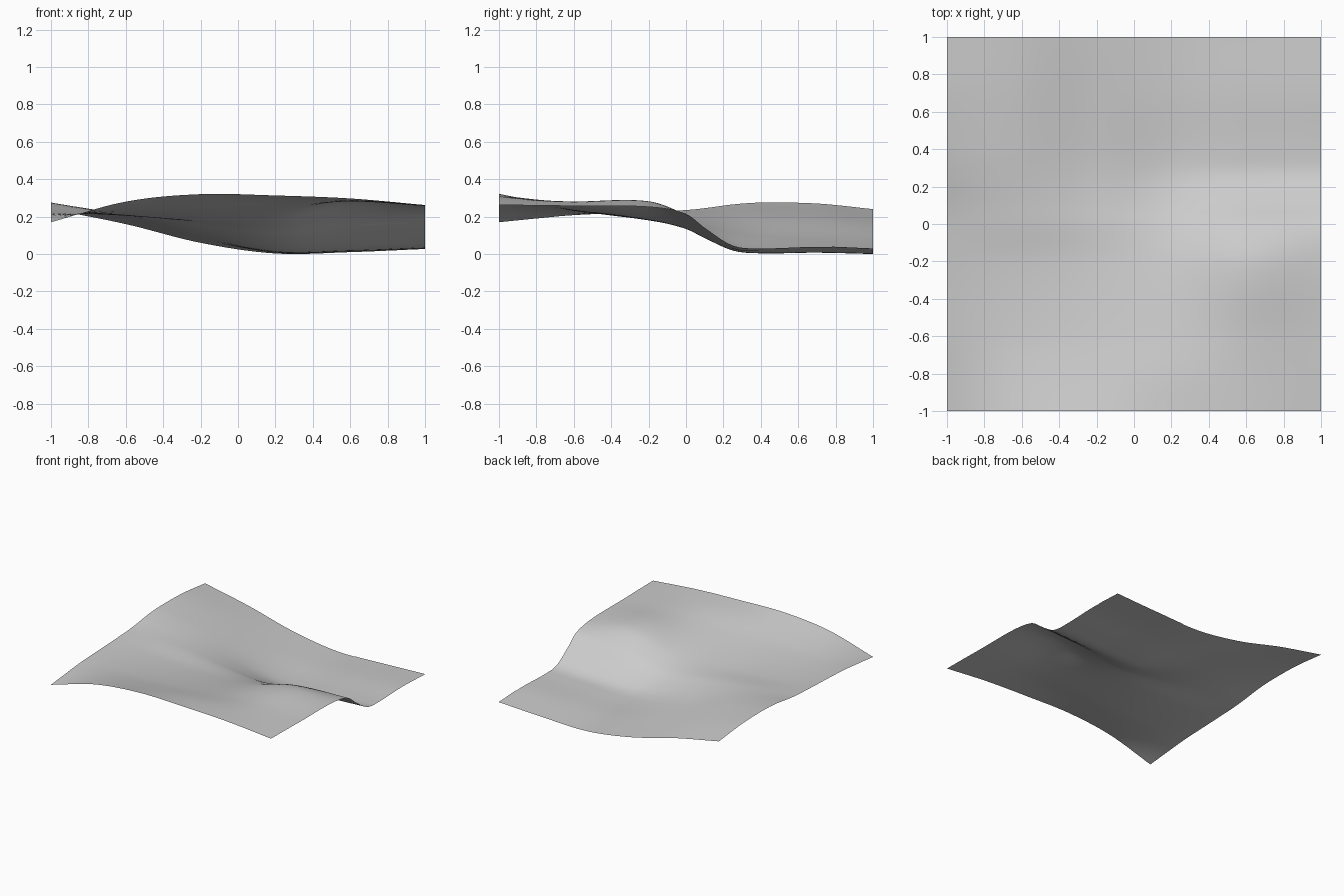
import bpy
import bmesh

cube = bpy.data.objects.get("Cube")
if cube:
    bpy.data.objects.remove(cube, do_unlink=True)

# Heights in thousandths: one row per front-to-back station, left to right across x
ACROSS = (-1, -.6, -.2, .2, .6, 1)
PROFILES = {
    -1: (170, 280, 320, 313, 297, 262),
    -.8: (190, 250, 275, 290, 287, 260),
    -.6: (208, 226, 235, 255, 281, 257),
    -.2: (225, 205, 182, 192, 280, 252),
    0: (235, 212, 165, 135, 200, 215),
    .1: (245, 211, 145, 85, 120, 140),
    .25: (265, 209, 115, 25, 28, 45),
    .4: (275, 205, 95, 9, 15, 30),
    .7: (270, 187, 75, 10, 20, 38),
    1: (240, 160, 60, 3, 10, 27),
}
STATIONS = tuple(PROFILES)


def smooth_curve(knots, values, t):
    """Cubic curve through uneven knots, with flat-limited end slopes."""
    last = len(knots) - 1

    def slope(i):
        a, b = max(i - 1, 0), min(i + 1, last)
        return (values[b] - values[a]) / (knots[b] - knots[a])

    i = max(k for k in range(last) if knots[k] <= t or k == 0)
    span = knots[i + 1] - knots[i]
    s = (t - knots[i]) / span
    r = 1 - s
    return (values[i] * r * r * (1 + 2 * s)
            + values[i + 1] * s * s * (1 + 2 * r)
            + span * s * r * (slope(i) * r - slope(i + 1) * s))


def ground_height(x, y):
    column = [smooth_curve(ACROSS, row, x) for row in PROFILES.values()]
    return max(smooth_curve(STATIONS, column, y) / 1000, 0)


def make_sheet(name, segments, x_range, y_range, lift, material):
    """Single-sided grid draped over the hill profile."""
    bm = bmesh.new()
    bmesh.ops.create_grid(bm, x_segments=segments, y_segments=segments, size=1)
    for v in bm.verts:
        v.co.x = x_range[0] + (v.co.x + 1) / 2 * (x_range[1] - x_range[0])
        v.co.y = y_range[0] + (v.co.y + 1) / 2 * (y_range[1] - y_range[0])
        v.co.z = ground_height(v.co.x, v.co.y) + lift
    for f in bm.faces:
        f.smooth = True
    mesh = bpy.data.meshes.new(name)
    bm.to_mesh(mesh)
    bm.free()
    mesh.materials.append(material)
    obj = bpy.data.objects.new(name, mesh)
    bpy.context.collection.objects.link(obj)


# One plain grey for everything
grey = bpy.data.materials.new("light grey")
grey.use_nodes = True
colour = (.6, .6, .6, 1)
grey.diffuse_color = colour
grey.node_tree.nodes["Principled BSDF"].inputs["Base Color"].default_value = colour

# Rolling ground and the thin raised pad in its back corner
make_sheet("terrain", 64, (-1, 1), (-1, 1), 0, grey)
make_sheet("corner_pad", 16, (.36, 1), (.78, 1), .003, grey)
